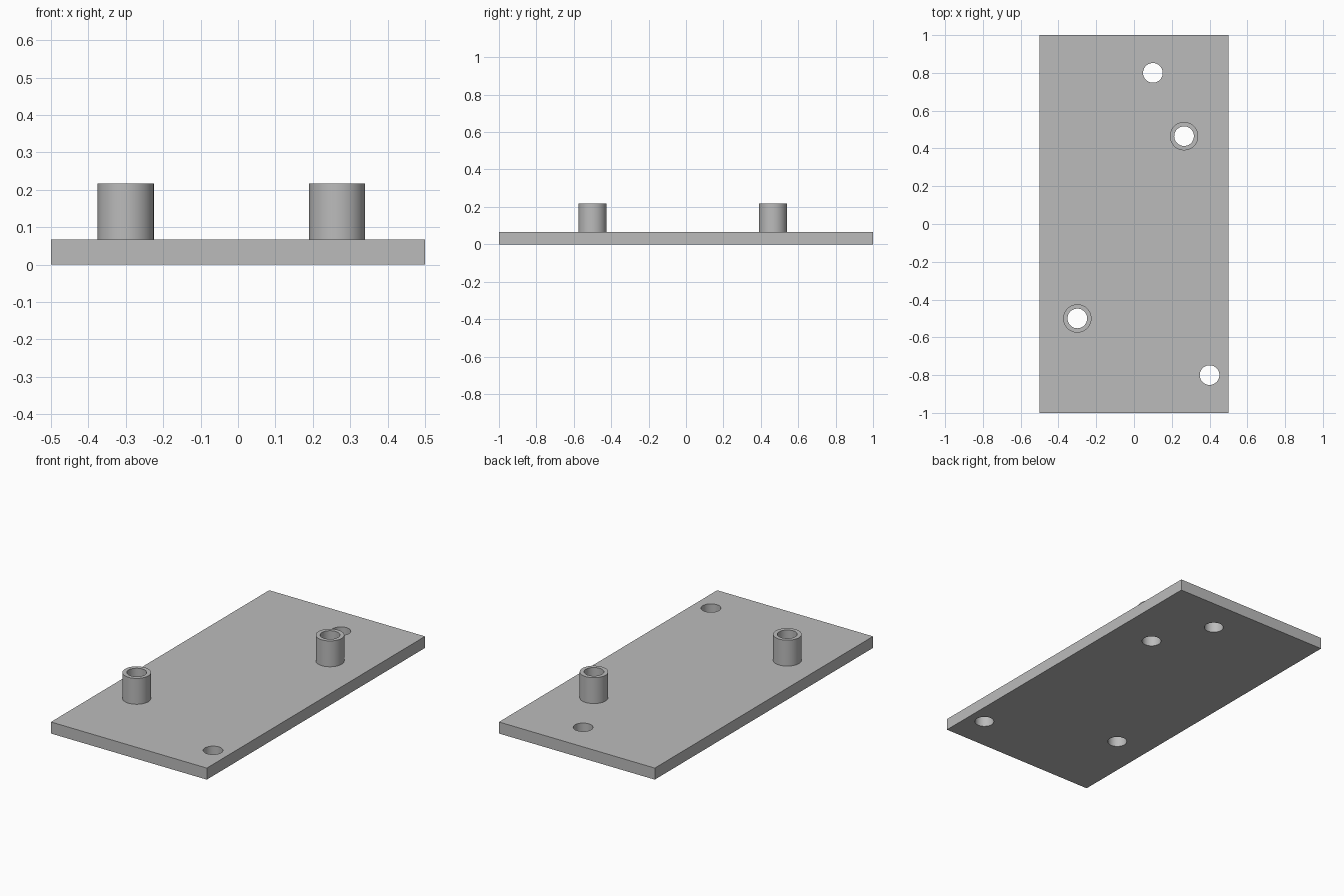
import bpy
import bmesh
from math import radians
from mathutils import Matrix, Vector

default_cube = bpy.data.objects.get("Cube")
if default_cube:
    bpy.data.objects.remove(default_cube, do_unlink=True)

PLATE_TOP, BOSS_TOP = 0.067, 0.217
BOSS_RADIUS, HOLE_RADIUS = 0.075, 0.052
SEGMENTS = 64
bosses = {"front_boss": (-0.3, -0.5), "back_boss": (0.265, 0.465)}
plain_holes = [(0.4, -0.8), (0.1, 0.8)]

grey = bpy.data.materials.new("plain_grey")
grey.use_nodes = True
colour = (0.5, 0.5, 0.5, 1)
grey.diffuse_color = colour
grey.node_tree.nodes["Principled BSDF"].inputs["Base Color"].default_value = colour


def add_object(name, bm):
    mesh = bpy.data.meshes.new(name)
    bm.to_mesh(mesh)
    bm.free()
    mesh.materials.append(grey)
    obj = bpy.data.objects.new(name, mesh)
    bpy.context.collection.objects.link(obj)
    return obj


def add_cylinder(bm, centre, radius, bottom, top):
    place = Matrix.Translation((*centre, (bottom + top) / 2))
    bmesh.ops.create_cone(bm, cap_ends=True, segments=SEGMENTS, radius1=radius,
                          radius2=radius, depth=top - bottom, matrix=place)


# Rectangular base plate
bm = bmesh.new()
bmesh.ops.create_cube(bm, size=1)
bmesh.ops.scale(bm, vec=Vector((1, 2, PLATE_TOP)), verts=bm.verts)
bmesh.ops.translate(bm, vec=Vector((0, 0, PLATE_TOP / 2)), verts=bm.verts)
parts = [add_object("base_plate", bm)]

# Raised round bosses
for name, centre in bosses.items():
    bm = bmesh.new()
    add_cylinder(bm, centre, BOSS_RADIUS, PLATE_TOP, BOSS_TOP)
    parts.append(add_object(name, bm))

# Cutter for the through holes
bm = bmesh.new()
for centre in [*bosses.values(), *plain_holes]:
    add_cylinder(bm, centre, HOLE_RADIUS, -0.1, BOSS_TOP + 0.1)
cutter = add_object("hole_cutter", bm)
cutter.hide_render = True

# Drill every part, then smooth the round walls only
for part in parts:
    drill = part.modifiers.new("holes", "BOOLEAN")
    drill.object = cutter
    drill.operation = "DIFFERENCE"
    drill.solver = "EXACT"
    bpy.ops.object.select_all(action="DESELECT")
    part.select_set(True)
    bpy.context.view_layer.objects.active = part
    bpy.ops.object.modifier_apply(modifier=drill.name)
    bpy.ops.object.shade_smooth_by_angle(angle=radians(30))

bpy.data.objects.remove(cutter, do_unlink=True)
